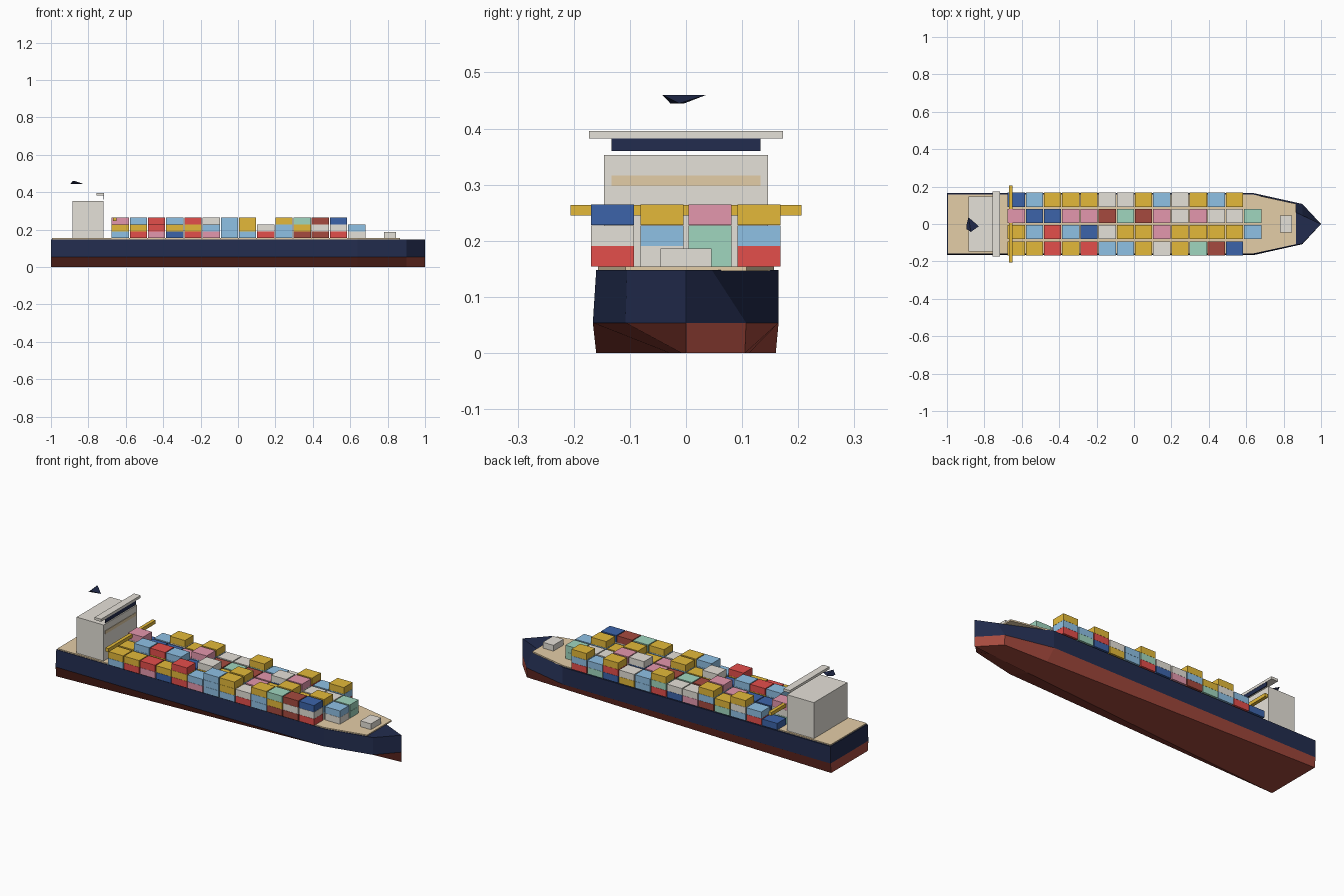
import bpy, bmesh

if "Cube" in bpy.data.objects:
    bpy.data.objects.remove(bpy.data.objects["Cube"])

# Flat colours
def lin(c):
    c /= 255
    return c / 12.92 if c <= 0.04045 else ((c + 0.055) / 1.055) ** 2.4

COLOURS = {
    'W': ('off_white', (229, 225, 216)), 'N': ('navy', (34, 44, 78)),
    'M': ('hull_red', (166, 74, 62)), 'T': ('deck_tan', (228, 205, 167)),
    'Y': ('yellow', (227, 185, 58)), 'R': ('bright_red', (228, 78, 75)),
    'B': ('blue', (60, 100, 170)), 'L': ('light_blue', (143, 193, 229)),
    'P': ('pink', (228, 151, 173)), 'G': ('sea_green', (160, 214, 191)),
}
MATS = {}
for key, (name, rgb) in COLOURS.items():
    m = bpy.data.materials.new(name)
    m.diffuse_color = (*[lin(c) for c in rgb], 1)
    m.use_nodes = True
    m.node_tree.nodes["Principled BSDF"].inputs["Base Color"].default_value = m.diffuse_color
    MATS[key] = m

def finish(bm, name, *keys):
    bmesh.ops.recalc_face_normals(bm, faces=bm.faces)
    me = bpy.data.meshes.new(name)
    bm.to_mesh(me)
    bm.free()
    for k in keys:
        me.materials.append(MATS[k])
    ob = bpy.data.objects.new(name, me)
    bpy.context.collection.objects.link(ob)
    return ob

def box(name, key, x0, x1, y0, y1, z0, z1):
    bm = bmesh.new()
    bmesh.ops.create_cube(bm, size=1)
    for v in bm.verts:
        v.co = ((x0 + x1) / 2 + v.co.x * (x1 - x0),
                (y0 + y1) / 2 + v.co.y * (y1 - y0),
                (z0 + z1) / 2 + v.co.z * (z1 - z0))
    return finish(bm, name, key)

def loft(name, rings, *keys):
    """Stack plan outlines (z, points); each level takes the next colour."""
    bm = bmesh.new()
    loops = [[bm.verts.new((x, y, z)) for x, y in pts] for z, pts in rings]
    n = len(loops[0])
    for level, (a, b) in enumerate(zip(loops, loops[1:])):
        for i in range(n):
            j = (i + 1) % n
            f = bm.faces.new((a[i], a[j], b[j], b[i]))
            f.material_index = min(level, len(keys) - 1)
    bm.faces.new(loops[0])
    bm.faces.new(loops[-1]).material_index = len(keys) - 1
    return finish(bm, name, *keys)

def plan(left, right):
    """Hull outline from half widths at the stern, shoulder and bow corner."""
    xs = (-1, 0.64, 0.9)
    return ([(x, -y) for x, y in zip(xs, left)] + [(1, 0)]
            + [(x, y) for x, y in zip(xs, right)][::-1])

# Hull: red below the waterline, navy above, keel narrowing to the bow
loft('hull', [(0, plan((0.16, 0.029, 0.008), (0.16, 0.1125, 0.105))),
              (0.054, plan((0.166, 0.166, 0.108), (0.165, 0.165, 0.107))),
              (0.148, plan((0.16, 0.16, 0.105), (0.165, 0.165, 0.046)))],
     'M', 'N')
# Deck plate
deck = [(-0.995, -0.157), (0.64, -0.157), (0.865, -0.108),
        (0.865, 0.108), (0.64, 0.157), (-0.995, 0.157)]
loft('deck', [(0.146, deck), (0.154, deck)], 'T')

# Deckhouse, bridge and fittings
box('deckhouse', 'W', -0.885, -0.72, -0.146, 0.146, 0.152, 0.353)
box('deckhouse_window_band', 'T', -0.721, -0.718, -0.133, 0.133, 0.298, 0.316)
box('bridge_window', 'N', -0.722, -0.718, -0.133, 0.133, 0.36, 0.387)
box('bridge_roof', 'W', -0.757, -0.717, -0.173, 0.173, 0.382, 0.396)
box('crane_beam', 'Y', -0.668, -0.649, -0.206, 0.206, 0.245, 0.264)
box('bow_hatch', 'W', 0.78, 0.845, -0.045, 0.045, 0.152, 0.186)

# Funnel cap
bm = bmesh.new()
for p in [(-0.872, -0.042, 0.46), (-0.885, 0.036, 0.46), (-0.895, -0.003, 0.445),
          (-0.895, -0.028, 0.445), (-0.83, -0.012, 0.445)]:
    bm.verts.new(p)
bmesh.ops.convex_hull(bm, input=bm.verts)
finish(bm, 'funnel_cap', 'N')

# Container stacks, written from the bottom layer up, stern to bow
ROWS = {
    -0.131: 'LY RY PR BY RYR PL LLL LYY RW LLY MYG MWM RWB',
    -0.043: 'LY PLL MYR GLL WB LYW GY RLY LP WY BGY PY WLY WL',
    0.043: 'GWP LB RB YP BLP WM LG YM GP LBW RWP LW YW GG',
    0.13: 'B RL LWY GY MLY PW BW RGY LL YW BRY GL RLY',
}
for row, (y, stacks) in enumerate(ROWS.items()):
    for col, stack in enumerate(stacks.split()):
        x = -0.63 + 0.0973 * col
        for layer, key in enumerate(stack):
            z = 0.154 + 0.0372 * layer
            box(f'container_{row}_{col}_{layer}', key, x - 0.046, x + 0.046,
                y - 0.0385, y + 0.0385, z, z + 0.0365)
